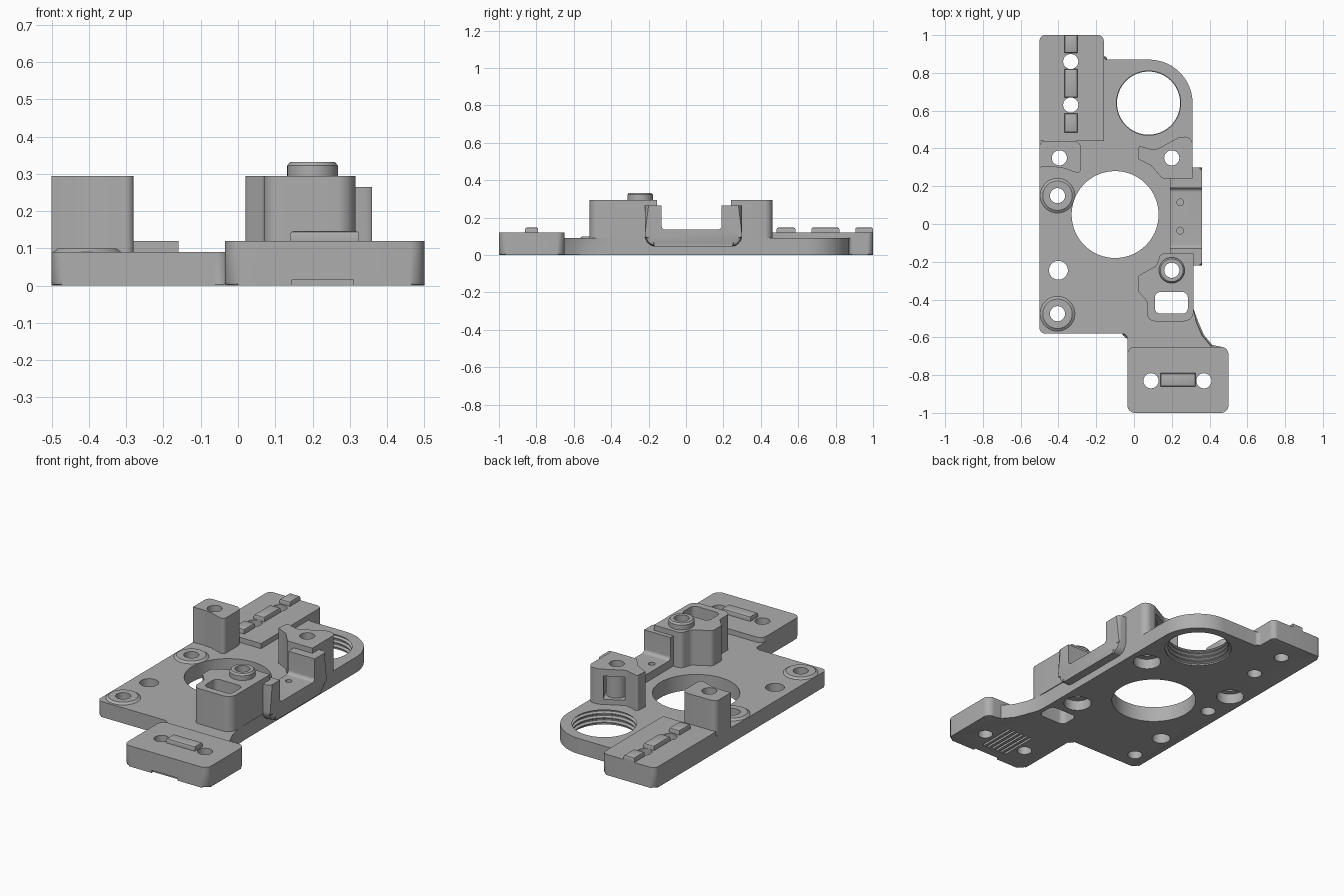
import bpy, bmesh, math
from mathutils import Vector, Matrix

cube = bpy.data.objects.get("Cube")
if cube:
    bpy.data.objects.remove(cube, do_unlink=True)

grey = bpy.data.materials.new("plain_grey")
grey.use_nodes = True
colour = (0.42, 0.42, 0.42, 1)
grey.diffuse_color = colour
grey.node_tree.nodes["Principled BSDF"].inputs["Base Color"].default_value = colour


def outline(points):
    """Polygon from (x, y[, corner radius]) points."""
    result = []
    for i, p in enumerate(points):
        c = Vector(p[:2])
        r = p[2] if len(p) > 2 else 0
        if not r:
            result.append(c)
            continue
        u = (Vector(points[i - 1][:2]) - c).normalized()
        v = (Vector(points[(i + 1) % len(points)][:2]) - c).normalized()
        half = u.angle(v) / 2
        centre = c + (u + v).normalized() * r / math.sin(half)
        a = c + u * r / math.tan(half) - centre
        b = c + v * r / math.tan(half) - centre
        steps = 16 if r > 0.1 else 8
        for k in range(steps + 1):
            result.append(centre + a.lerp(b, k / steps).normalized() * r)
    return result


def rect(x0, x1, y0, y1, r=0):
    return [(x0, y0, r), (x1, y0, r), (x1, y1, r), (x0, y1, r)]


def add_prism(bm, points, z0, z1, matrix=Matrix()):
    pts = outline(points)
    low = [bm.verts.new(matrix @ Vector((p.x, p.y, z0))) for p in pts]
    high = [bm.verts.new(matrix @ Vector((p.x, p.y, z1))) for p in pts]
    bm.faces.new(low[::-1])
    bm.faces.new(high)
    for i in range(len(pts)):
        j = (i + 1) % len(pts)
        bm.faces.new((low[i], low[j], high[j], high[i]))


def add_turned(bm, x, y, profile, n=48):
    """Solid of revolution from (radius, z) pairs, bottom to top."""
    rings = [[bm.verts.new((x + r * math.cos(math.tau * k / n),
                            y + r * math.sin(math.tau * k / n), z)) for k in range(n)]
             for r, z in profile]
    for a, b in zip(rings, rings[1:]):
        for k in range(n):
            j = (k + 1) % n
            bm.faces.new((a[k], a[j], b[j], b[k]))
    bm.faces.new(rings[0][::-1])
    bm.faces.new(rings[-1])


def finish(name, bm):
    bmesh.ops.recalc_face_normals(bm, faces=bm.faces)
    mesh = bpy.data.meshes.new(name)
    bm.to_mesh(mesh)
    bm.free()
    mesh.materials.append(grey)
    obj = bpy.data.objects.new(name, mesh)
    bpy.context.collection.objects.link(obj)
    return obj


parts = []


def prism(name, points, z0, z1, bevel=0, rule=None, matrix=Matrix()):
    bm = bmesh.new()
    add_prism(bm, points, z0, z1, matrix)
    if bevel:
        edges = [e for e in bm.edges if all(rule(v.co) for v in e.verts)]
        bmesh.ops.bevel(bm, geom=edges, offset=bevel, segments=2, affect='EDGES', profile=0.5)
    parts.append(finish(name, bm))
    return parts[-1]


def turned(name, x, y, profile):
    bm = bmesh.new()
    add_turned(bm, x, y, profile)
    parts.append(finish(name, bm))


def cut(obj, cutter):
    mod = obj.modifiers.new("cut", 'BOOLEAN')
    mod.operation = 'DIFFERENCE'
    mod.solver = 'EXACT'
    mod.object = cutter
    bpy.ops.object.select_all(action='DESELECT')
    obj.select_set(True)
    bpy.context.view_layer.objects.active = obj
    bpy.ops.object.modifier_apply(modifier=mod.name)


# Base plate with a chamfered underside
prism("base_plate", [
    (-0.5, -0.58, 0.03), (-0.035, -0.58, 0.03), (-0.035, -1, 0.04), (0.5, -1, 0.04),
    (0.5, -0.65, 0.04), (0.41, -0.65), (0.36, -0.59), (0.33, -0.52), (0.315, -0.45),
    (0.31, -0.38), (0.31, 0.87, 0.23), (-0.16, 0.87, 0.02), (-0.16, 1, 0.03), (-0.5, 1, 0.03),
], 0, 0.09, 0.01, lambda c: c.z < 0.001)

# Raised pads and their locating keys
prism("front_pad", rect(-0.035, 0.5, -1, -0.65, 0.04), 0.09, 0.12)
prism("rear_pad", [(-0.5, 0.44), (-0.16, 0.44), (-0.16, 1, 0.03), (-0.5, 1, 0.03)], 0.09, 0.12)
top_edges = lambda c: c.z > 0.14
prism("front_key", rect(0.14, 0.325, -0.86, -0.79), 0.12, 0.147, 0.01, top_edges)
for i, (y0, y1) in enumerate([(0.485, 0.585), (0.67, 0.82), (0.905, 1.0)]):
    prism(f"rear_key_{i + 1}", rect(-0.368, -0.3, y0, y1), 0.12, 0.147, 0.01, top_edges)

# Tall posts
prism("right_post", [
    (-0.5, 0.3), (-0.44, 0.303), (-0.38, 0.298), (-0.33, 0.28), (-0.28, 0.265, 0.02),
    (-0.28, 0.44, 0.04), (-0.5, 0.44, 0.03)], 0.09, 0.295)
rear_post = prism("rear_left_post", [
    (0.02, 0.345), (0.09, 0.31), (0.15, 0.24, 0.03), (0.31, 0.24), (0.31, 0.465, 0.04),
    (0.24, 0.46, 0.04), (0.11, 0.39, 0.04), (0.025, 0.415, 0.01)], 0.09, 0.295)
prism("front_left_post", [
    (0.14, -0.155, 0.03), (0.12, -0.22, 0.03), (0.02, -0.275, 0.03), (0.02, -0.355, 0.03),
    (0.07, -0.41, 0.03), (0.07, -0.515, 0.04), (0.315, -0.515, 0.05), (0.315, -0.155)],
    0.09, 0.295)
turned("post_boss", 0.2, -0.245, [(0.068, 0.295), (0.068, 0.322), (0.06, 0.332)])

# Window in the rear post with the screw column standing inside
bm = bmesh.new()
turn = Matrix.Translation((0.17, 0.41, 0)) @ Matrix.Rotation(math.radians(28), 4, 'Z')
add_prism(bm, rect(-0.055, 0.06, -0.1, 0.1), 0.12, 0.255, turn)
window = finish("window_cutter", bm)
cut(rear_post, window)
bpy.data.objects.remove(window, do_unlink=True)
turned("screw_column", 0.2, 0.35, [(0.056, 0.09), (0.056, 0.27)])

# U-shaped side cradle, profile in the y-z plane
sideways = Matrix(((0, 0, 1, 0), (1, 0, 0, 0), (0, 1, 0, 0), (0, 0, 0, 1)))
prism("side_cradle", [
    (-0.22, 0.265), (-0.22, 0.045, 0.06), (0.3, 0.045, 0.06), (0.3, 0.265),
    (0.19, 0.265), (0.19, 0.135, 0.02), (-0.13, 0.135, 0.02), (-0.13, 0.265)],
    0.19, 0.36, 0.02,
    lambda c: c.x > 0.35 and (c.z < 0.12 or c.y < -0.2 or c.y > 0.28), sideways)

# Raised washers round two screw holes
for i, y in enumerate((0.15, -0.475)):
    turned(f"washer_seat_{i + 1}", -0.405, y, [(0.092, 0.09), (0.078, 0.1)])

# All holes, gathered in one cutter
bm = bmesh.new()
small = [(0.04, -0.1), (0.04, 0.5)]
stepped = [(0.075, -0.1), (0.075, 0.06), (0.04, 0.06), (0.04, 0.5)]
for x, y in [(-0.335, 0.86), (-0.335, 0.63), (0.09, -0.83), (0.37, -0.83),
             (-0.405, 0.15), (-0.405, -0.475)]:
    add_turned(bm, x, y, small)
for x, y in [(0.2, 0.35), (0.2, -0.245), (-0.395, 0.35)]:
    add_turned(bm, x, y, stepped)
add_turned(bm, -0.4, -0.245, [(0.05, -0.1), (0.05, 0.5)])
add_turned(bm, -0.1, 0.05, [(0.23, -0.1), (0.23, 0.5)], 96)
for y in (0.115, -0.035):
    add_turned(bm, 0.245, y, [(0.018, 0.1), (0.018, 0.5)], 24)
thread = [(0.182, -0.1), (0.182, 0.008)]
for k in range(3):
    z = 0.012 + 0.026 * k
    thread += [(0.167, z + 0.002), (0.167, z + 0.008), (0.182, z + 0.014), (0.182, z + 0.02)]
add_turned(bm, 0.077, 0.64, thread + [(0.17, 0.09), (0.17, 0.5)], 96)
add_prism(bm, rect(0.11, 0.285, -0.475, -0.36, 0.03), -0.1, 0.5)

# Grooves and front notch on the underside
for k in range(6):
    x = 0.145 + 0.03 * k
    add_prism(bm, rect(x, x + 0.013, -0.93, -0.7), -0.05, 0.015)
add_prism(bm, rect(0.145, 0.31, -1.1, -0.985), -0.05, 0.015)
holes = finish("hole_cutter", bm)
for obj in parts:
    cut(obj, holes)
    bpy.ops.object.shade_smooth_by_angle(angle=math.radians(30))
bpy.data.objects.remove(holes, do_unlink=True)
